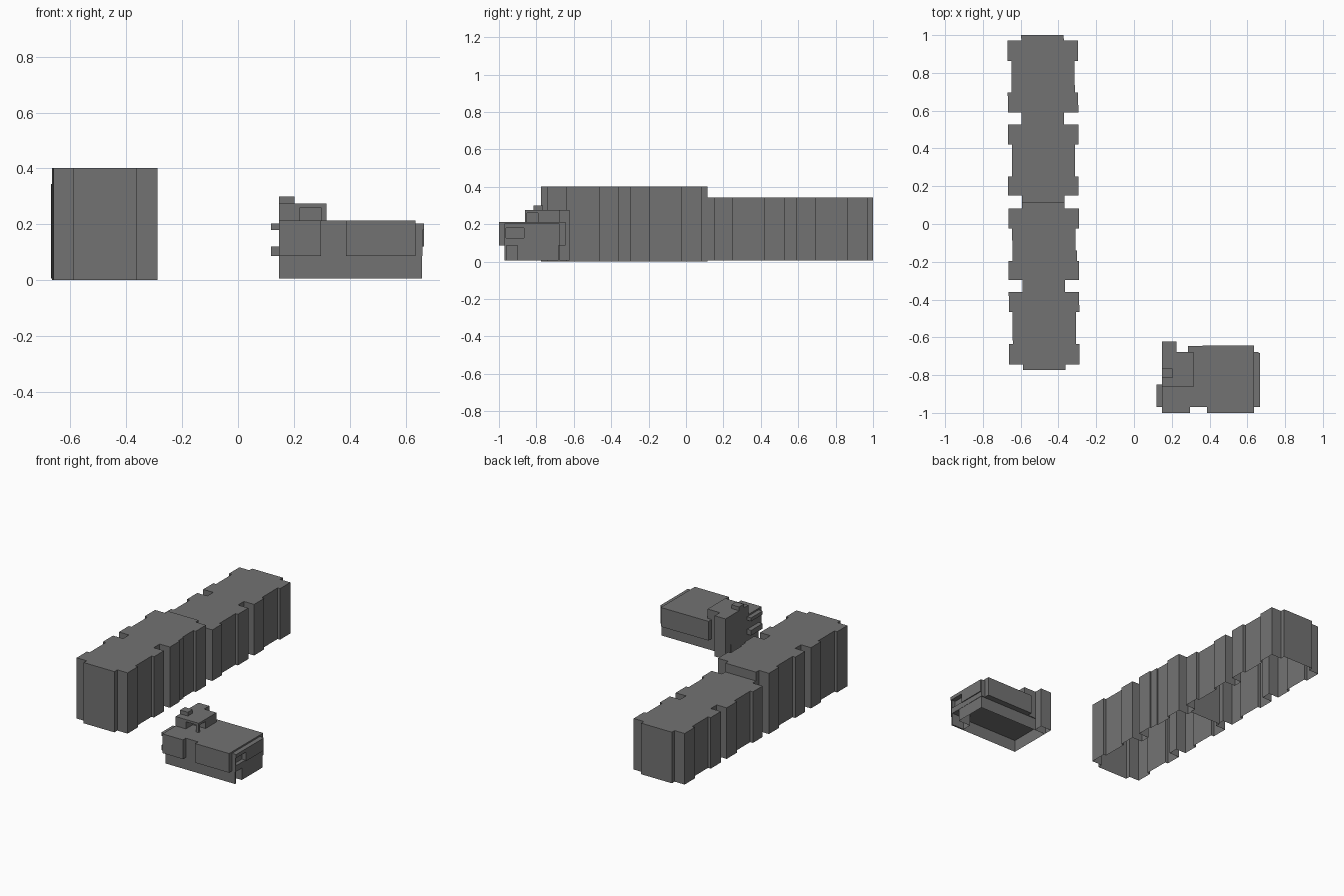
import bpy, bmesh

if "Cube" in bpy.data.objects:
    bpy.data.objects.remove(bpy.data.objects["Cube"])

grey = bpy.data.materials.new("dark_grey")
grey.diffuse_color = (.17, .17, .17, 1)
grey.use_nodes = True
grey.node_tree.nodes["Principled BSDF"].inputs["Base Color"].default_value = grey.diffuse_color


def prism(name, outline, z0, z1, bottom=True):
    """Extrude a counter-clockwise plan outline; optionally leave it open below."""
    bm = bmesh.new()
    low = [bm.verts.new((x, y, z0)) for x, y in outline]
    top = [bm.verts.new((x, y, z1)) for x, y in outline]
    n = len(outline)
    for i in range(n):
        j = (i + 1) % n
        bm.faces.new((low[i], low[j], top[j], top[i]))
    bm.faces.new(top)
    if bottom:
        bm.faces.new(low[::-1])
    mesh = bpy.data.meshes.new(name)
    bm.to_mesh(mesh)
    bm.free()
    mesh.materials.append(grey)
    ob = bpy.data.objects.new(name, mesh)
    bpy.context.collection.objects.link(ob)
    return ob


def box(name, x0, x1, y0, y1, z0, z1, bottom=True):
    return prism(name, [(x0, y0), (x1, y0), (x1, y1), (x0, y1)], z0, z1, bottom)


def stepped_block(name, ys, widths, z0, z1):
    """Apartment slab whose width steps at each y in ys; plan leans slightly off y."""
    right, left = [], []
    for y0, y1, (xl, xr) in zip(ys, ys[1:], widths):
        right += [(xr, y0), (xr, y1)]
        left += [(xl, y0), (xl, y1)]
    plan = [(x - .005 * y, y) for x, y in right + left[::-1]]
    prism(name, plan, z0, z1, bottom=False)


# Long apartment slab: core, projecting bay and recessed wall widths
C, B, W = (-.592, -.367), (-.665, -.292), (-.645, -.31)
stepped_block("tall_apartment_block",
              [-.774, -.743, -.635, -.465, -.36, -.297, -.195, -.14, -.025, .083, .114],
              [C, B, W, B, C, B, (-.645, -.302), W, B, C], 0, .402)
stepped_block("low_apartment_block",
              [.115, .15, .252, .42, .528, .59, .696, .863, .971, 1.0],
              [C, B, W, B, C, B, W, B, C], .006, .344)

# Small building: recessed ground floor, open below
prism("ground_floor", [(.147, -.97), (.568, -.97), (.568, -.9), (.658, -.9),
                       (.658, -.683), (.147, -.683)], .006, .086, bottom=False)
box("entrance_fin", .568, .658, -.97, -.96, .006, .086)

# Overhanging upper floor
prism("upper_floor", [(.147, -1), (.297, -1), (.297, -.97), (.387, -.97), (.387, -1), (.635, -1),
                      (.635, -.643), (.286, -.645), (.286, -.677), (.147, -.677)], .086, .213)

# Side bay framing a recessed loggia
box("bay_sill", .635, .66, -.97, -.677, .086, .125)
box("bay_lintel", .635, .66, -.97, -.677, .18, .203)
box("bay_wall", .635, .66, -.866, -.677, .125, .18)
box("bay_front_post", .635, .66, -.97, -.962, .125, .18)
box("bay_trim_top", .66, .666, -.97, -.683, .18, .203)
box("bay_trim_wall", .66, .666, -.866, -.683, .12, .18)

# Balcony slabs on the left end
for name, z0, z1 in (("balcony_floor", .086, .12), ("balcony_roof", .18, .203)):
    box(name, .118, .147, -.97, -.85, z0, z1)

# Stair tower and roof pavilion
box("stair_tower", .147, .226, -.677, -.623, .006, .275, bottom=False)
box("pavilion_room", .147, .222, -.862, -.677, .213, .26)
box("pavilion_rear", .222, .316, -.79, -.677, .213, .26)
box("pavilion_post", .297, .316, -.862, -.85, .213, .26)
box("pavilion_roof", .147, .316, -.862, -.677, .26, .275)
box("chimney_box", .147, .203, -.815, -.765, .275, .3)
